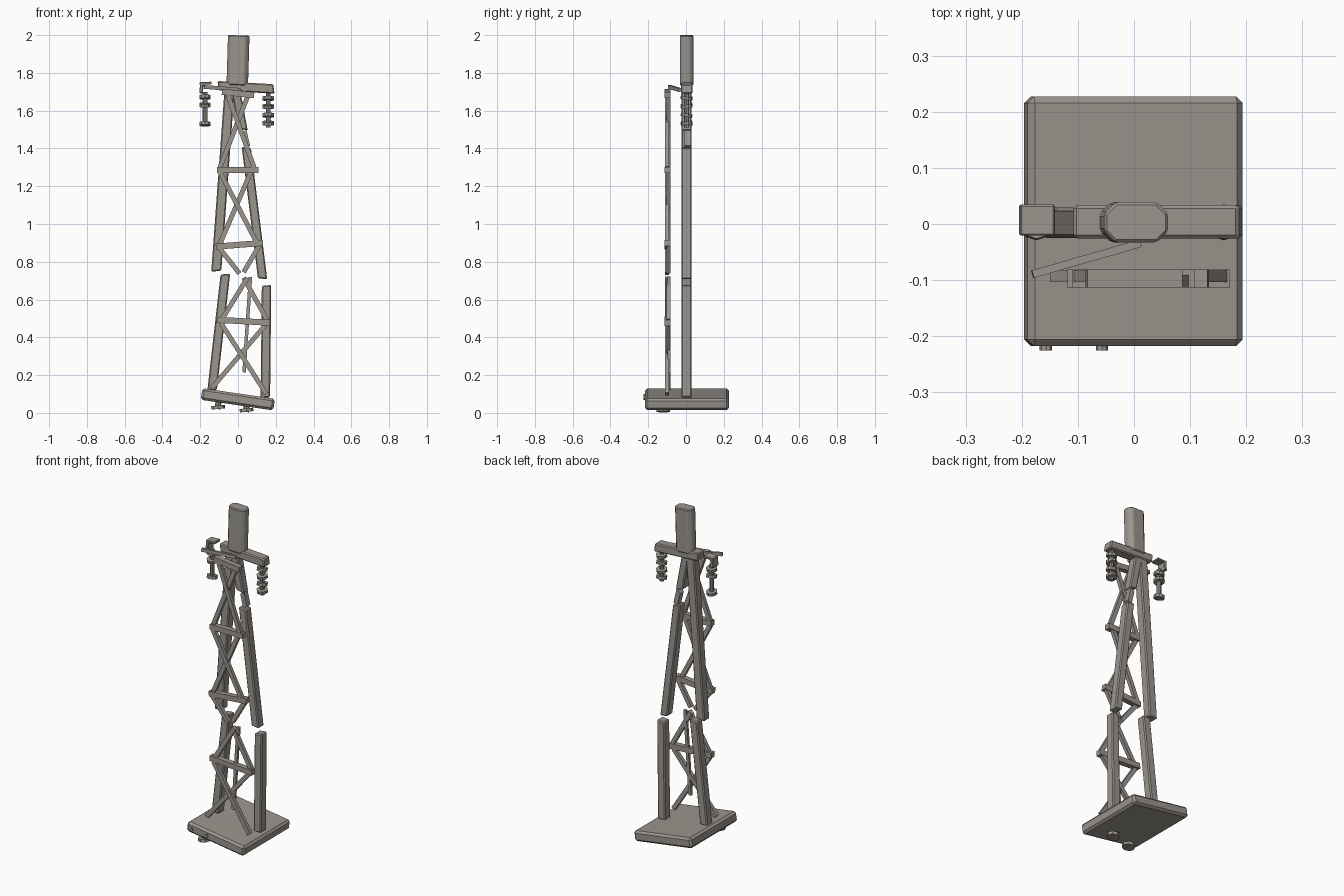
import bpy
import bmesh
import math
from mathutils import Matrix, Vector

if "Cube" in bpy.data.objects:
    bpy.data.objects.remove(bpy.data.objects["Cube"])

stone = bpy.data.materials.new("warm_grey")
stone.use_nodes = True
COLOUR = (0.33, 0.30, 0.27, 1)
stone.diffuse_color = COLOUR
stone.node_tree.nodes["Principled BSDF"].inputs["Base Color"].default_value = COLOUR


def finish(name, bm, matrix, bevel=0):
    bm.normal_update()
    mesh = bpy.data.meshes.new(name)
    bm.to_mesh(mesh)
    bm.free()
    mesh.materials.append(stone)
    obj = bpy.data.objects.new(name, mesh)
    obj.matrix_world = matrix
    bpy.context.collection.objects.link(obj)
    if bevel:
        mod = obj.modifiers.new("Bevel", 'BEVEL')
        mod.width = bevel
        mod.segments = 1
    return obj


def box(name, centre, size, tilt=0, bevel=0):
    bm = bmesh.new()
    bmesh.ops.create_cube(bm, size=1)
    bmesh.ops.scale(bm, vec=size, verts=bm.verts)
    return finish(name, bm, Matrix.Translation(centre) @ Matrix.Rotation(tilt, 4, 'Y'), bevel)


def beam(name, a, b, y, width, depth, bevel=0, skew=0):
    """Bar between two (x, z) points; skew slants the ends like a break."""
    dx, dz = b[0] - a[0], b[1] - a[1]
    length = math.hypot(dx, dz)
    bm = bmesh.new()
    bmesh.ops.create_cube(bm, size=1)
    for v in bm.verts:
        v.co = Vector((v.co.x * width, v.co.y * depth, v.co.z * length + v.co.x * skew))
    place = Matrix.Translation(((a[0] + b[0]) / 2, y, (a[1] + b[1]) / 2))
    return finish(name, bm, place @ Matrix.Rotation(math.atan2(dx, dz), 4, 'Y'), bevel)


def disc(name, centre, radius, height, sides=8, rot=None):
    bm = bmesh.new()
    bmesh.ops.create_cone(bm, cap_ends=True, segments=sides, radius1=radius,
                          radius2=radius, depth=height)
    return finish(name, bm, Matrix.Translation(centre) @ (rot or Matrix()))


# Tilted base slab with bolts on its front and nuts below
box("base_slab", (-0.001, 0.005, 0.072), (0.388, 0.445, 0.062), 0.145, 0.012)
for x, z in ((-0.157, 0.09), (-0.057, 0.08)):
    disc("front_bolt", (x, -0.219, z), 0.011, 0.012, 8, Matrix.Rotation(math.pi / 2, 4, 'X'))
for x, y, z in ((-0.105, -0.17, 0.045), (0.045, -0.12, 0.03)):
    disc("under_bolt", (x, y, z), 0.016, 0.05, 8, Matrix.Rotation(0.15, 4, 'Y'))
    disc("under_nut", (x, y, z - 0.015), 0.036, 0.018, 8, Matrix.Rotation(-0.1, 4, 'Y'))

# Broken main legs
LEGS = {
    "right_lower_leg": ((-0.137, 0.12), (-0.067, 0.735), 0.05, 0.01),
    "left_lower_leg": ((0.145, 0.08), (0.151, 0.675), 0.05, 0.005),
    "right_upper_leg": ((-0.115, 0.75), (-0.045, 1.71), 0.053, 0.01),
    "left_upper_leg": ((0.13, 0.71), (0.044, 1.405), 0.048, -0.012),
    "left_leg_stub": ((0.027, 1.5), (-0.012, 1.71), 0.046, -0.02),
}
for name, (a, b, w, skew) in LEGS.items():
    beam(name, a, b, 0.002, w, 0.054, 0.006, skew)
beam("leg_fragment", (0.052, 1.405), (0.032, 1.49), 0.01, 0.028, 0.035, 0, 0.015)

# Front lattice: crossbars
FRONT = -0.097
BARS = [((-0.085, 1.7), (0.085, 1.682)), ((-0.11, 1.287), (0.108, 1.287)),
        ((-0.117, 0.88), (0.132, 0.9)), ((-0.112, 0.493), (0.17, 0.477))]
for a, b in BARS:
    beam("lattice_crossbar", a, b, FRONT, 0.032, 0.032)

# Front lattice: diagonals
DIAGONALS = [
    ((-0.053, 1.68), (0.085, 1.3)), ((0.053, 1.68), (-0.095, 1.3)),
    ((-0.095, 1.275), (0.1, 0.9)), ((0.068, 1.275), (-0.1, 0.885)),
    ((-0.1, 0.875), (0.008, 0.738)), ((0.115, 0.89), (0.03, 0.745)),
    ((0.05, 0.715), (-0.085, 0.495)), ((0.03, 0.715), (0.155, 0.49)),
    ((-0.09, 0.475), (0.15, 0.1)), ((0.145, 0.465), (-0.14, 0.13)),
]
for i, (a, b) in enumerate(DIAGONALS):
    beam("lattice_diagonal", a, b, FRONT + (0.004 if i % 2 else -0.004), 0.025, 0.021)
beam("loose_strut", (0.032, 0.215), (0.066, 0.72), FRONT + 0.008, 0.018, 0.016)

# Crossarm, broken end bracket and bent strip
beam("crossarm", (-0.105, 1.732), (0.19, 1.715), 0.004, 0.05, 0.06, 0.006, 0.01)
box("bracket_top", (-0.172, 0.007, 1.745), (0.062, 0.055, 0.014), -0.05, 0.003)
box("bracket_side", (-0.194, 0.007, 1.718), (0.018, 0.055, 0.052), 0.1, 0.003)
strip = box("bent_strip", (-0.085, -0.062, 1.718), (0.2, 0.014, 0.02))
strip.rotation_euler = (0, 0.08, 0.28)

# Upper block with chamfered corners
bm = bmesh.new()
bmesh.ops.create_cube(bm, size=1)
bmesh.ops.scale(bm, vec=(0.114, 0.072, 0.264), verts=bm.verts)
uprights = [e for e in bm.edges if abs(e.verts[0].co.z - e.verts[1].co.z) > 0.1]
bmesh.ops.bevel(bm, geom=uprights, offset=0.02, segments=1, affect='EDGES')
finish("top_block", bm, Matrix.Translation((0.0, 0.003, 1.867)) @ Matrix.Rotation(0.03, 4, 'Y'), 0.005)

# Hanging insulators: rod with stacked discs
for x, bottom, levels in ((0.16, 1.51, (1.665, 1.622, 1.576, 1.534)),
                          (-0.174, 1.52, (1.672, 1.63, 1.53))):
    disc("insulator_rod", (x, 0.003, (bottom + 1.7) / 2), 0.013, 1.7 - bottom)
    for i, z in enumerate(levels):
        lean = Matrix.Rotation(0.18 if i % 2 else -0.18, 4, 'X')
        disc("insulator_disc", (x, 0.003, z), 0.031, 0.018, 10, lean)
